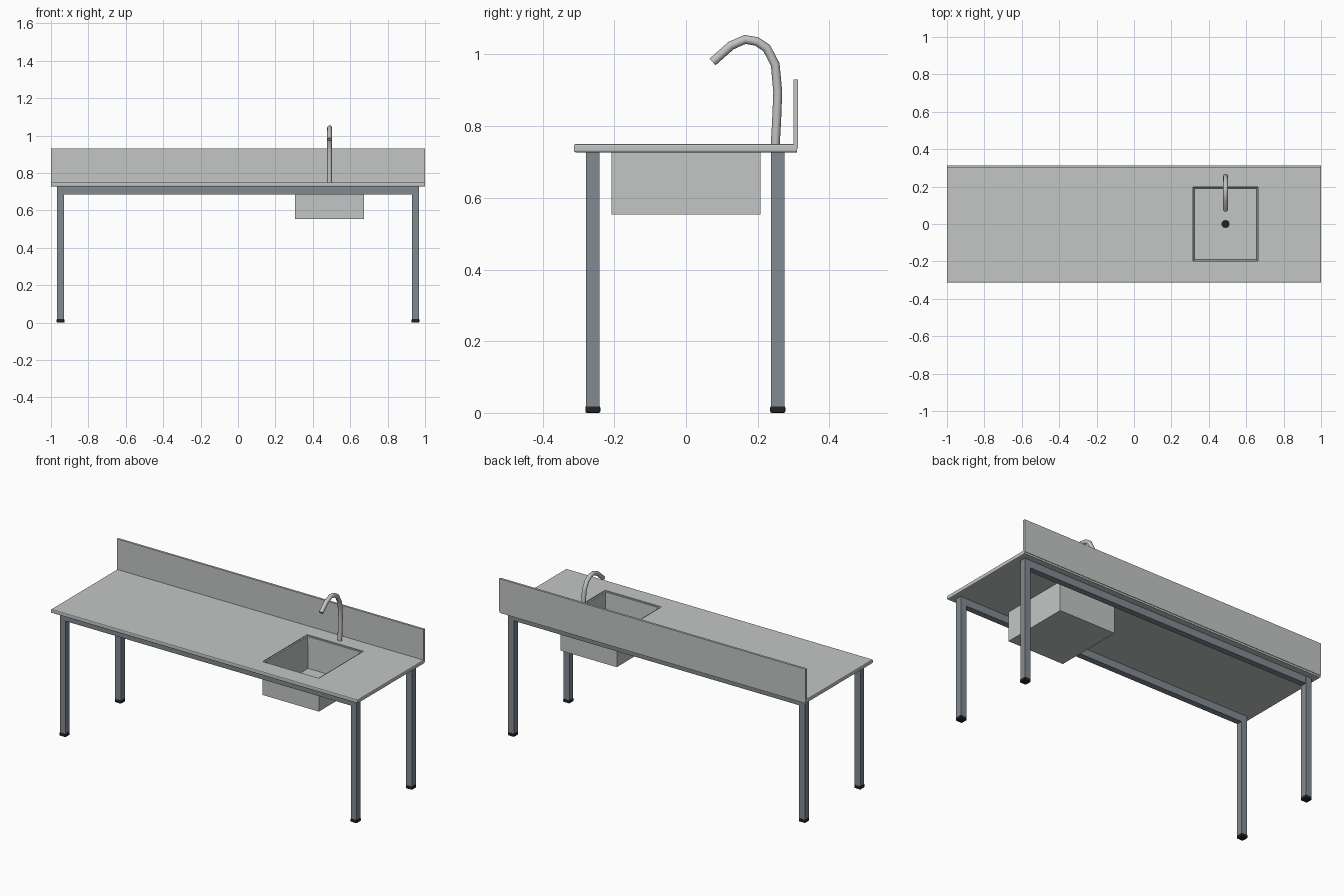
import bpy, bmesh, math

if "Cube" in bpy.data.objects:
    bpy.data.objects.remove(bpy.data.objects["Cube"])


def material(name, rgb):
    m = bpy.data.materials.new(name)
    m.diffuse_color = (*rgb, 1)
    m.use_nodes = True
    m.node_tree.nodes["Principled BSDF"].inputs["Base Color"].default_value = m.diffuse_color
    return m


STEEL = material("brushed steel", (0.54, 0.565, 0.56))
FRAME = material("blue grey frame", (0.22, 0.255, 0.285))
BLACK = material("black rubber", (0.016, 0.016, 0.018))
CHROME = material("tap metal", (0.53, 0.545, 0.52))


def finish(bm, name, mat):
    bmesh.ops.recalc_face_normals(bm, faces=bm.faces)
    me = bpy.data.meshes.new(name)
    bm.to_mesh(me)
    bm.free()
    me.materials.append(mat)
    ob = bpy.data.objects.new(name, me)
    bpy.context.collection.objects.link(ob)
    return ob


def box_bm(x0, x1, y0, y1, z0, z1):
    bm = bmesh.new()
    bmesh.ops.create_cube(bm, size=1)
    for v in bm.verts:
        v.co = (x1 if v.co.x > 0 else x0,
                y1 if v.co.y > 0 else y0,
                z1 if v.co.z > 0 else z0)
    return bm


def box(name, mat, dims, bevel=0, rule=lambda e: True):
    bm = box_bm(*dims)
    edges = [e for e in bm.edges if rule(e)]
    if bevel and edges:
        bmesh.ops.bevel(bm, geom=edges, offset=bevel, segments=2,
                        profile=0.5, affect='EDGES')
    return finish(bm, name, mat)


# Worktop: four sheets around the sink opening, outer edges rounded
Z0, Z1 = 0.727, 0.75
FRONT, BACK = -0.313, 0.31
SX0, SX1, SY = 0.306, 0.673, 0.208


def outer_edge(e):
    a, b = (v.co for v in e.verts)
    horizontal = abs(a.z - b.z) < 1e-4
    on_front = a.y < FRONT + 1e-4 and b.y < FRONT + 1e-4
    on_end = abs(a.x) > 0.999 and abs(b.x) > 0.999
    return horizontal and (on_front or on_end)


for name, dims in {
    "worktop_left": (-1, SX0, FRONT, BACK),
    "worktop_right": (SX1, 1, FRONT, BACK),
    "worktop_front_strip": (SX0, SX1, FRONT, -SY),
    "worktop_back_strip": (SX0, SX1, SY, BACK),
}.items():
    box(name, STEEL, (*dims, Z0, Z1), 0.005, outer_edge)

# Upstand along the back
box("backsplash", STEEL, (-1, 1, 0.300, 0.313, 0.738, 0.93))

# Sink basin: box with a rim and a slightly tapered hollow
bm = box_bm(SX0, SX1, -SY, SY, 0.553, 0.745)
bm.faces.ensure_lookup_table()
top = max(bm.faces, key=lambda f: f.calc_center_median().z)
bmesh.ops.inset_region(bm, faces=[top], thickness=0.013)
floor = bmesh.ops.extrude_discrete_faces(bm, faces=[top])["faces"][0]
cx = (SX0 + SX1) / 2
for v in floor.verts:
    v.co.z = 0.562
    v.co.x -= math.copysign(0.008, v.co.x - cx)
    v.co.y -= math.copysign(0.008, v.co.y)
finish(bm, "sink_basin", STEEL)

# Drain
bm = bmesh.new()
bmesh.ops.create_cone(bm, cap_ends=True, segments=10, radius1=0.022,
                      radius2=0.022, depth=0.006)
bmesh.ops.translate(bm, verts=bm.verts, vec=(cx, 0, 0.564))
finish(bm, "drain", BLACK)

# Legs with rubber feet
for sx, side in ((-1, "left"), (1, "right")):
    for y, end in ((-0.26, "front"), (0.256, "back")):
        x = sx * 0.949
        box(f"{end}_{side}_leg", FRAME,
            (x - .0185, x + .0185, y - .0185, y + .0185, 0.012, Z0))
        box(f"{end}_{side}_foot", BLACK,
            (x - .021, x + .021, y - .021, y + .021, 0, 0.019), 0.004)

# Long rails under the worktop
for y, end in ((-0.26, "front"), (0.256, "back")):
    box(f"{end}_rail", FRAME, (-0.931, 0.931, y - .0175, y + .0175, 0.684, Z0))

# Swan-neck tap
path = [(0.249, 0.745), (0.253, 0.82), (0.256, 0.895), (0.249, 0.972),
        (0.225, 1.018), (0.198, 1.036), (0.165, 1.042), (0.126, 1.025),
        (0.074, 0.979)]
cu = bpy.data.curves.new("tap", 'CURVE')
cu.dimensions = '3D'
cu.bevel_depth = 0.0125
cu.bevel_resolution = 4
cu.use_fill_caps = True
sp = cu.splines.new('POLY')
sp.points.add(len(path) - 1)
for p, (y, z) in zip(sp.points, path):
    p.co = (cx, y, z, 1)
cu.materials.append(CHROME)
tap = bpy.data.objects.new("tap", cu)
bpy.context.collection.objects.link(tap)
bpy.context.view_layer.objects.active = tap
tap.select_set(True)
bpy.ops.object.convert(target='MESH')
bpy.ops.object.shade_smooth_by_angle(angle=math.radians(40))
